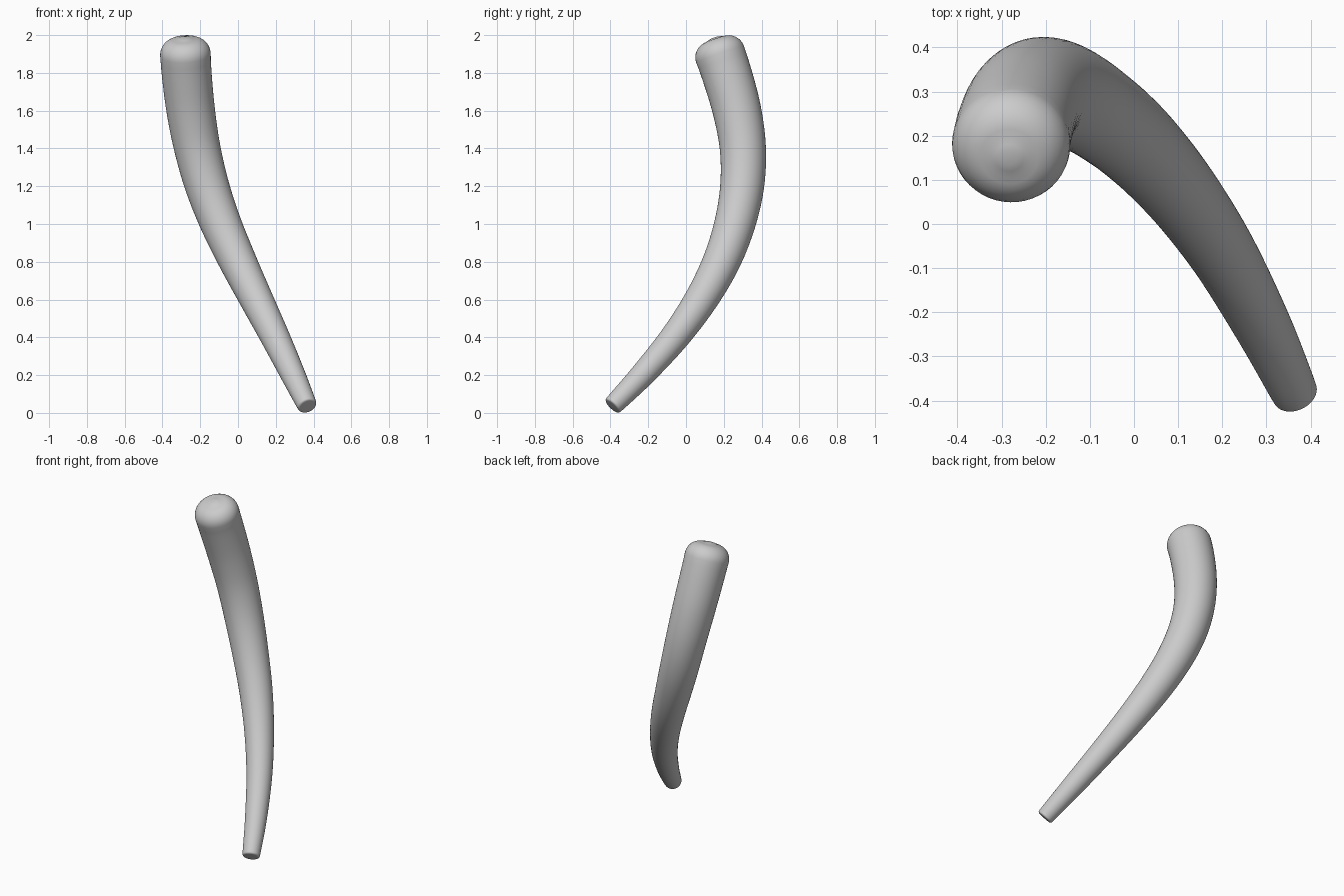
import bpy, bmesh, math
from mathutils import Vector

if "Cube" in bpy.data.objects:
    bpy.data.objects.remove(bpy.data.objects["Cube"])

# centre line (x, y, z) and radius, from narrow tip to thick end
PATH = [(0.368, -0.391, 0.035, 0.052), (0.292, -0.232, 0.2, 0.065),
        (0.197, -0.06, 0.4, 0.077), (0.098, 0.08, 0.6, 0.088),
        (0.0, 0.187, 0.8, 0.099), (-0.09, 0.258, 1.0, 0.108),
        (-0.163, 0.297, 1.2, 0.116), (-0.215, 0.301, 1.4, 0.122),
        (-0.25, 0.27, 1.6, 0.128), (-0.272, 0.214, 1.8, 0.132),
        (-0.283, 0.152, 1.978, 0.134)]
SIDES, STEPS = 48, 6
pts = [Vector(p) for p in PATH]
ext = [2 * pts[0] - pts[1]] + pts + [2 * pts[-1] - pts[-2]]


def spline(i, t):
    a, b, c, d = ext[i:i + 4]
    return 0.5 * (2 * b + (c - a) * t + (2 * a - 5 * b + 4 * c - d) * t * t
                  + (3 * b - a - 3 * c + d) * t ** 3)


line = [spline(i, s / STEPS) for i in range(len(pts) - 1) for s in range(STEPS)] + [pts[-1]]
centres = [p.xyz for p in line]
tangents = [(centres[min(k + 1, len(line) - 1)] - centres[max(k - 1, 0)]).normalized()
            for k in range(len(line))]


def cap(k, bevel):
    """Rings of a rounded end: quarter-circle edge, from side to flat face."""
    sign = 1 if k else -1
    end, r, t = centres[k], line[k][3], tangents[k] * sign
    rings = []
    for j in range(9):
        a = j / 8 * math.pi / 2
        rings.append((end + t * bevel * (math.sin(a) - 1), t * sign,
                      r - bevel * (1 - math.cos(a))))
    # slightly domed centre
    flat, dome = r - bevel, bevel * 0.12
    for f in (0.66, 0.33):
        rings.append((end + t * dome * (1 - f * f), t * sign, flat * f))
    return rings


def body(lo, hi):
    last = len(line) - 1
    return [(centres[k], tangents[k], line[k][3]) for k in range(len(line))
            if (centres[k] - centres[0]).length > lo and (centres[k] - centres[last]).length > hi]


rings = cap(0, 0.012)[::-1] + body(0.02, 0.1) + cap(len(line) - 1, 0.085)

# skin the rings
bm = bmesh.new()
loops = []
for c, t, r in rings:
    u = Vector((1, 0, 0)) - t * t.x
    u.normalize()
    v = t.cross(u)
    loops.append([bm.verts.new(c + r * (u * math.cos(a) + v * math.sin(a)))
                  for a in (2 * math.pi * s / SIDES for s in range(SIDES))])
for A, B in zip(loops, loops[1:]):
    for s in range(SIDES):
        n = (s + 1) % SIDES
        bm.faces.new((A[s], A[n], B[n], B[s]))
bm.faces.new(loops[0][::-1])
bm.faces.new(loops[-1])
mesh = bpy.data.meshes.new("curved_horn")
bm.to_mesh(mesh)
bm.free()
for p in mesh.polygons:
    p.use_smooth = True
horn = bpy.data.objects.new("curved_horn", mesh)
bpy.context.collection.objects.link(horn)
